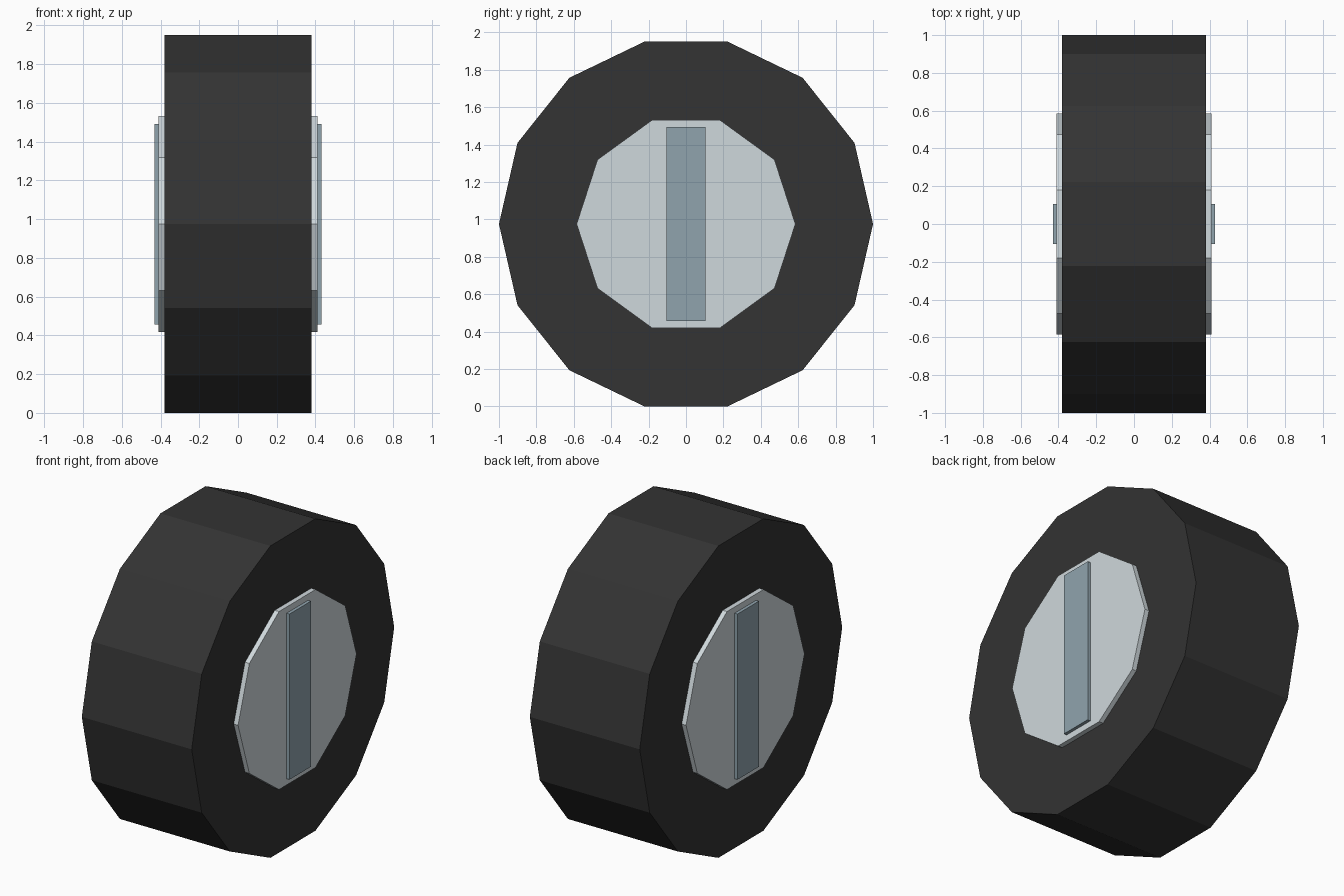
import bpy
from math import radians, cos, pi

cube = bpy.data.objects.get("Cube")
if cube:
    bpy.data.objects.remove(cube, do_unlink=True)

RADIUS, SIDES = 1.0, 14
AXLE_Z = RADIUS * cos(pi / SIDES)  # the tyre rests on a flat side


def material(name, r, g, b):
    mat = bpy.data.materials.new(name)
    mat.use_nodes = True
    mat.diffuse_color = (r, g, b, 1)
    bsdf = mat.node_tree.nodes["Principled BSDF"]
    bsdf.inputs["Base Color"].default_value = (r, g, b, 1)
    return mat


def finish(name, mat):
    obj = bpy.context.object
    obj.name = name
    obj.data.materials.append(mat)


def disc(name, mat, sides, radius, x, width):
    bpy.ops.mesh.primitive_cylinder_add(
        vertices=sides, radius=radius, depth=width,
        location=(x, 0, AXLE_Z), rotation=(0, radians(90), 0))
    finish(name, mat)


def box(name, mat, x, size):
    bpy.ops.mesh.primitive_cube_add(size=1, location=(x, 0, AXLE_Z))
    bpy.context.object.scale = size
    bpy.ops.object.transform_apply(location=False, rotation=False, scale=True)
    finish(name, mat)


rubber = material("dark rubber", 0.033, 0.033, 0.033)
light_metal = material("light grey metal", 0.624, 0.686, 0.716)
blue_metal = material("blue grey metal", 0.279, 0.371, 0.423)

# Tyre
disc("tyre", rubber, SIDES, RADIUS, 0, 0.76)

# Hub cap and raised bar on each side
for side, sign in (("left", 1), ("right", -1)):
    disc("hub_cap_" + side, light_metal, 10, 0.585, sign * 0.36, 0.10)
    box("hub_bar_" + side, blue_metal, sign * 0.41, (0.04, 0.21, 1.035))
